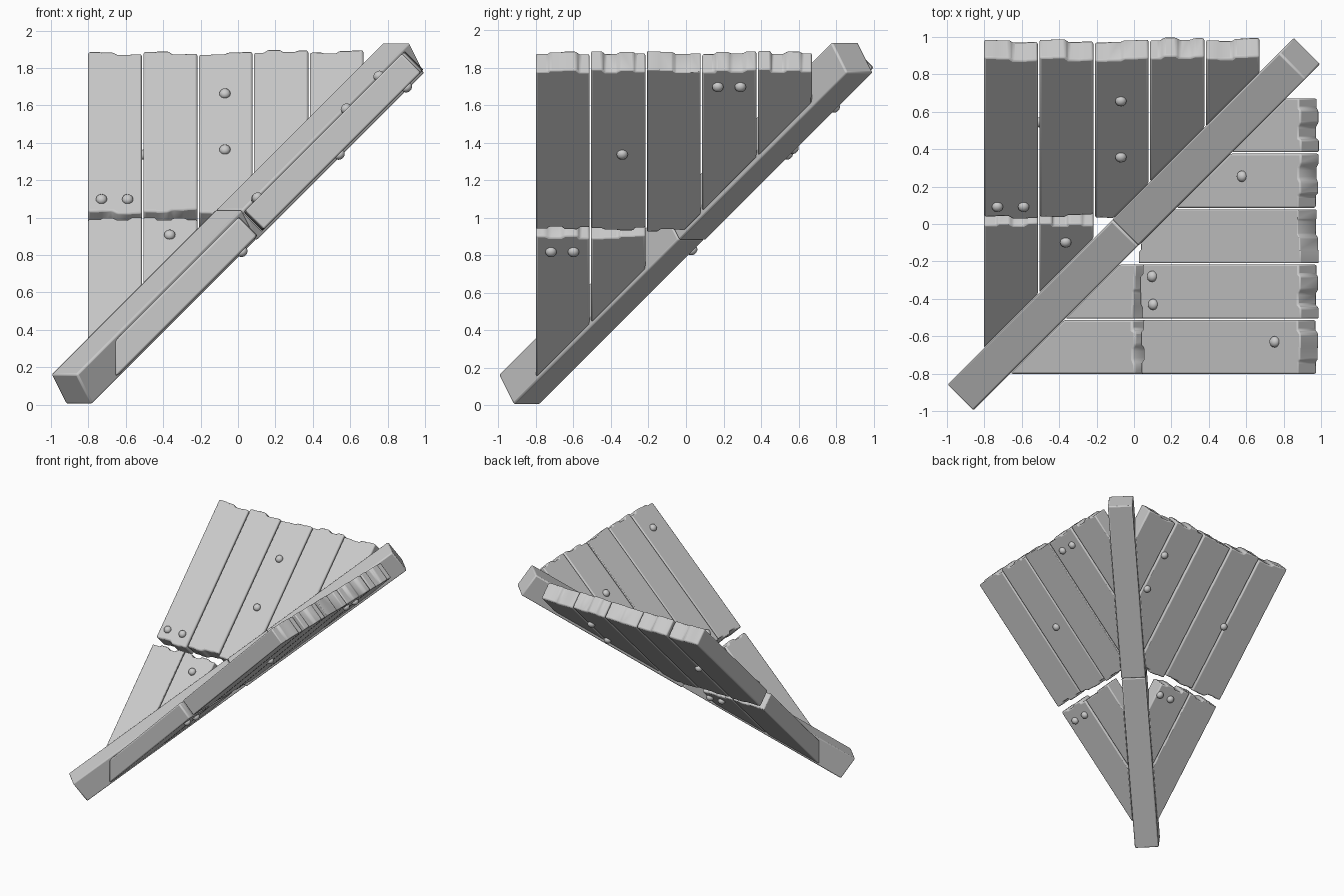
import bpy, bmesh, math, random
from mathutils import Vector, Matrix

if "Cube" in bpy.data.objects:
    bpy.data.objects.remove(bpy.data.objects["Cube"])

random.seed(4)
R2 = math.sqrt(2)
HALF = 0.0707                      # half of plank thickness


def slope(w, v, h, side):
    """Across w, along-slope v (horizontal distance), normal offset h -> world."""
    y, z = v - h / R2, 0.9 + v + h / R2
    return Vector((w, y, z)) if side == "left" else Vector((y, w, z))


def finish(bm, name, bevel=0.0):
    bmesh.ops.recalc_face_normals(bm, faces=bm.faces[:])
    me = bpy.data.meshes.new(name)
    bm.to_mesh(me)
    bm.free()
    ob = bpy.data.objects.new(name, me)
    bpy.context.collection.objects.link(ob)
    if bevel:
        m = ob.modifiers.new("worn_edges", "BEVEL")
        m.width = bevel
        m.segments = 2
        m.limit_method = "ANGLE"
        m.angle_limit = math.radians(25)
    bpy.ops.object.select_all(action="DESELECT")
    ob.select_set(True)
    bpy.context.view_layer.objects.active = ob
    bpy.ops.object.shade_smooth_by_angle(angle=math.radians(40))
    return ob


def chewed_end(w0, w1, v, sign):
    """Stepped broken end from w0 to w1, notched back into the plank."""
    pts, level = [], [0.015, 0.0, 0.012, 0.003]
    random.shuffle(level)
    cuts = [0, 0.2, 0.48, 0.76, 1]
    for i in range(4):
        a = cuts[i] + (0.06 if i else 0)
        b = cuts[i + 1] + (random.uniform(-0.03, 0.03) if i < 3 else 0)
        for f in (a, b):
            pts.append((w0 + (w1 - w0) * f, v - sign * level[i]))
    return pts


def plank(name, side, w0, w1, v0, v1, chew_low):
    w0, w1 = w0 + 0.004, w1 - 0.004
    low = chewed_end(w0, w1, v0, -1) if chew_low else [(w0, v0), (w1, v0)]
    outline = low + chewed_end(w0, w1, v1, 1)[::-1]
    bm = bmesh.new()
    face = bm.faces.new([bm.verts.new(slope(w, v, -HALF, side)) for w, v in outline])
    ext = bmesh.ops.extrude_face_region(bm, geom=[face])
    shift = slope(0, 0, HALF, side) - slope(0, 0, -HALF, side)
    bmesh.ops.translate(bm, vec=shift, verts=[g for g in ext["geom"] if isinstance(g, bmesh.types.BMVert)])
    # vertical cut alongside the valley beam
    s = -1 if side == "left" else 1
    no = Vector((-s, s, 0)).normalized()
    bmesh.ops.bisect_plane(bm, geom=bm.verts[:] + bm.edges[:] + bm.faces[:], dist=1e-5,
                           plane_co=Vector((0.07 * s, -0.07 * s, 0)), plane_no=no, clear_outer=True)
    bmesh.ops.holes_fill(bm, edges=[e for e in bm.edges if e.is_boundary], sides=0)
    finish(bm, name, 0.011)


def nail(name, side, w, v, top):
    h = HALF if top else -HALF
    c = slope(w, v + h / R2, h * 1.06, side)
    n = (slope(0, 0, 1, side) - slope(0, 0, 0, side)).normalized()
    rot = n.to_track_quat("Z", "Y").to_matrix().to_4x4()
    bm = bmesh.new()
    bmesh.ops.create_uvsphere(bm, u_segments=16, v_segments=10, radius=0.03,
                              matrix=Matrix.Translation(c) @ rot @ Matrix.Diagonal((1, 1, 0.85, 1)))
    finish(bm, name)


# valley beam in two lengths
axis = Vector((1, 1, 1)).normalized()
up = Vector((-1, -1, 2)).normalized()
across = up.cross(axis)
frame = Matrix((axis, across, up)).transposed().to_4x4()
start, mid, end = Vector((-.89, -.89, .08)), Vector((-.01, -.01, .965)), Vector((.89, .89, 1.85))
for name, a, b, wid in (("lower_beam", start, mid, .196), ("upper_beam", mid, end, .2)):
    bm = bmesh.new()
    bmesh.ops.create_cube(bm, size=1, matrix=Matrix.Translation((a + b) / 2) @ frame
                          @ Matrix.Diagonal(((b - a).length - .002, wid, wid, 1)))
    finish(bm, name, 0.01)

# roof planks on both slopes
edges = [-0.805, -0.51, -0.213, 0.082, 0.38, 0.675]
for side in ("left", "right"):
    for i in range(5):
        plank(f"{side}_upper_plank_{i+1}", side, edges[i], edges[i + 1],
              0.075 + random.uniform(-.005, .01), 0.95 + random.uniform(-.012, .004), True)
    for i in range(2):
        plank(f"{side}_lower_plank_{i+1}", side, edges[i], edges[i + 1], -1.0, 0.055, False)

# nail heads: (across, along) on upper and under faces
nails = {
    ("left", True): [(-.07, .66), (-.07, .36), (-.73, .095), (-.59, .095), (-.365, -.095)],
    ("left", False): [(.34, .79), (.34, .57), (-.5, .54), (-.25, .03), (-.36, .03)],
    ("right", True): [(.255, .58), (-.28, .1), (-.43, .105), (-.63, .755)],
    ("right", False): [(.17, .9), (.29, .9), (-.34, .54), (-.72, .02), (-.6, .02)],
}
for (side, top), spots in nails.items():
    for k, (w, v) in enumerate(spots):
        nail(f"{side}_{'top' if top else 'under'}_nail_{k+1}", side, w, v, top)
